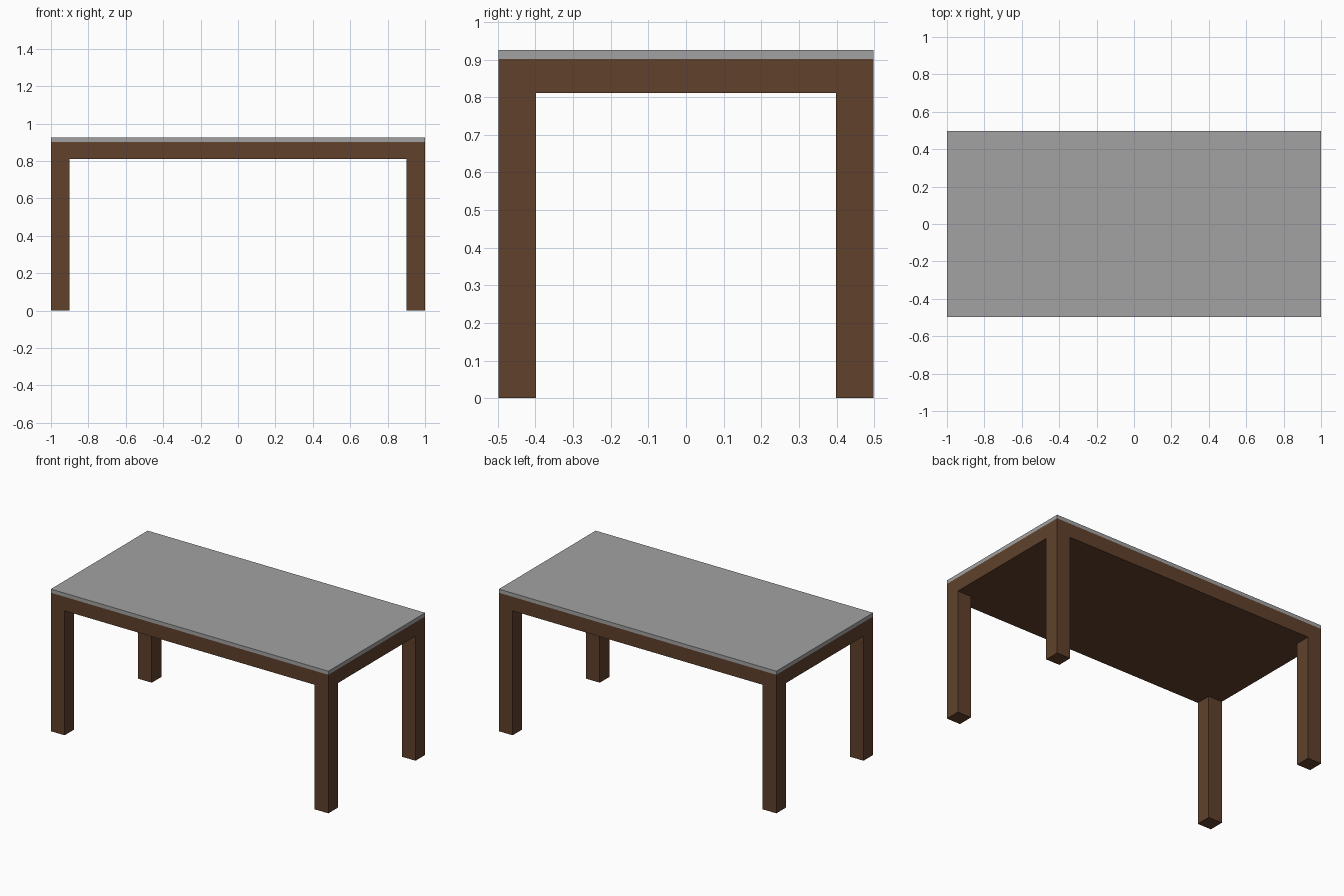
import bpy, bmesh, math
from mathutils import Vector, Matrix

if "Cube" in bpy.data.objects:
    bpy.data.objects.remove(bpy.data.objects["Cube"])

HX, HY, LEG = 1.0, 0.498, 0.099        # half length, half width, leg thickness
Z_UNDER, Z_FRAME, Z_TOP = 0.811, 0.902, 0.926


def material(name, rgb):
    m = bpy.data.materials.new(name)
    m.diffuse_color = (*rgb, 1)
    m.use_nodes = True
    m.node_tree.nodes["Principled BSDF"].inputs["Base Color"].default_value = m.diffuse_color
    return m


def slab(bm, z0, z1):
    size = Matrix.Diagonal((2 * HX, 2 * HY, z1 - z0, 1))
    bmesh.ops.create_cube(bm, size=1, matrix=Matrix.Translation((0, 0, (z0 + z1) / 2)) @ size)


def finish(bm, name, mat):
    bmesh.ops.recalc_face_normals(bm, faces=bm.faces)
    me = bpy.data.meshes.new(name)
    bm.to_mesh(me)
    bm.free()
    me.materials.append(mat)
    bpy.context.collection.objects.link(bpy.data.objects.new(name, me))


# Wooden frame with legs extruded from the corners of its underside
bm = bmesh.new()
slab(bm, Z_UNDER, Z_FRAME)
for axis, half in ((Vector((1, 0, 0)), HX), (Vector((0, 1, 0)), HY)):
    for s in (-1, 1):
        bmesh.ops.bisect_plane(bm, geom=bm.verts[:] + bm.edges[:] + bm.faces[:],
                               plane_co=axis * s * (half - LEG), plane_no=axis)
bm.normal_update()
corners = []
for f in bm.faces:
    c = f.calc_center_median()
    if f.normal.z < -0.9 and abs(c.x) > HX - LEG and abs(c.y) > HY - LEG:
        corners.append(f)
for f in bmesh.ops.extrude_discrete_faces(bm, faces=corners)["faces"]:
    for v in f.verts:
        v.co.z = 0
bmesh.ops.remove_doubles(bm, verts=bm.verts, dist=1e-5)
bmesh.ops.dissolve_limit(bm, angle_limit=math.radians(1), verts=bm.verts, edges=bm.edges)
finish(bm, "table_frame_and_legs", material("dark brown wood", (0.115, 0.053, 0.025)))

# Thin grey top plate
bm = bmesh.new()
slab(bm, Z_FRAME, Z_TOP)
finish(bm, "table_top", material("grey top", (0.36, 0.36, 0.36)))
